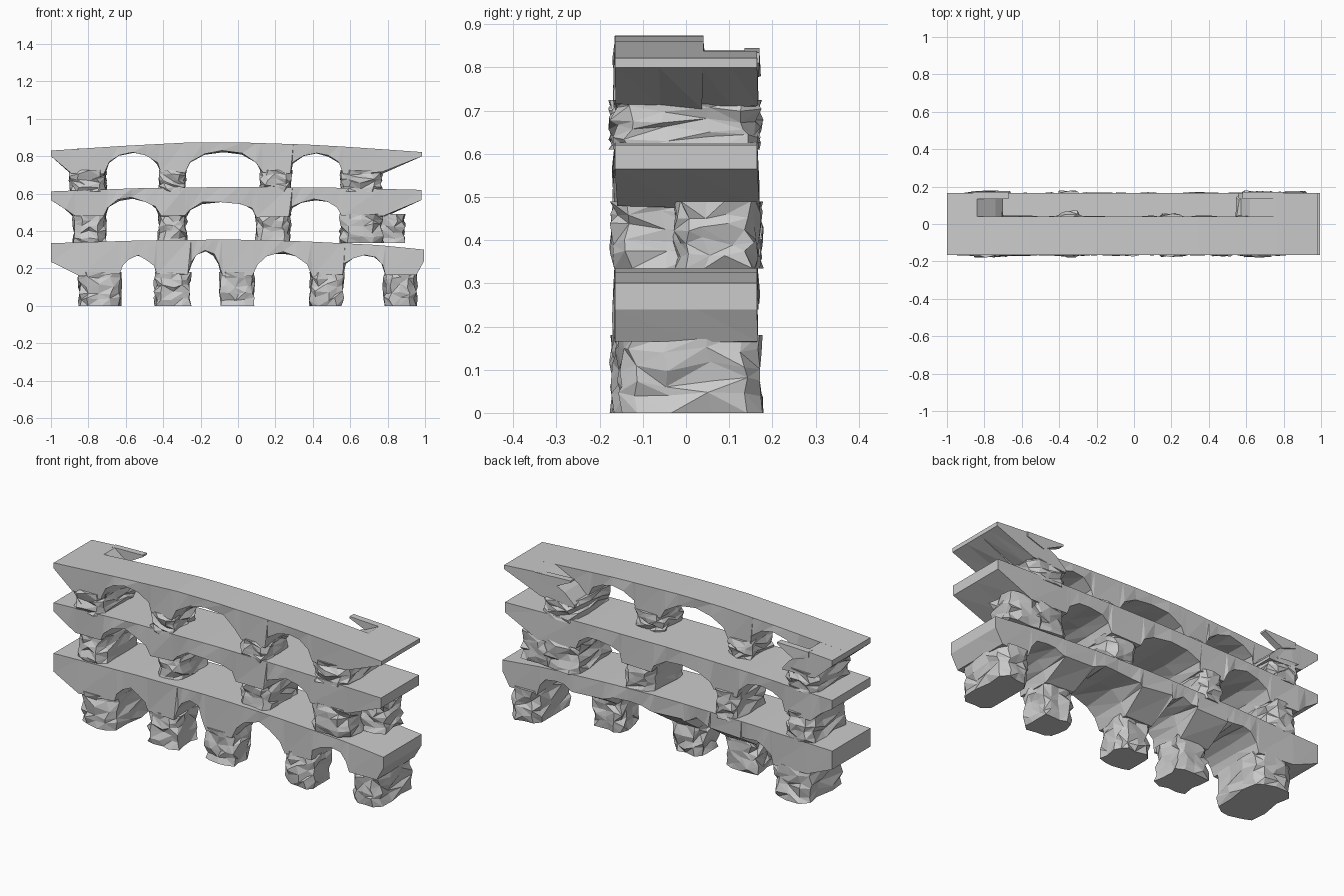
import bpy, bmesh, math, random

if "Cube" in bpy.data.objects:
    bpy.data.objects.remove(bpy.data.objects["Cube"])

random.seed(7)


def make_object(name, bm):
    bmesh.ops.recalc_face_normals(bm, faces=bm.faces)
    mesh = bpy.data.meshes.new(name)
    bm.to_mesh(mesh)
    bm.free()
    ob = bpy.data.objects.new(name, mesh)
    bpy.context.collection.objects.link(ob)
    return ob


def height(line, x):
    """Height of a polyline (x ascending) at x."""
    for (xa, za), (xb, zb) in zip(line, line[1:]):
        if x <= xb:
            return za + (zb - za) * (x - xa) / (xb - xa)
    return line[-1][1]


def slab(name, top, under, y0, y1, jitter=0.007, thin=None):
    """Slab built in columns: clean top, rough underside.
    thin=(xa, xb, thickness): the rear edge thins out between xa and xb."""
    bm = bmesh.new()

    def r():
        return random.uniform(-jitter, jitter)
    cols = []
    for i, (x, z) in enumerate(under):
        k = 0 if i in (0, len(under) - 1) else 1
        zt = height(top, x)
        zs = [z, z, z]
        ym = (y0 + y1) / 2
        if thin:
            ym = .025
            if thin[0] < x < thin[1]:
                zs[2] = max(z, zt - thin[2])
        ring = [bm.verts.new((x, y, zt)) for y in (y0, y1)]
        low = [bm.verts.new((x + k * r(), y + k * r(), zz + k * r()))
               for y, zz in zip((y0, ym, y1), zs)]
        cols.append(ring + low[::-1])
    for a, b in zip(cols, cols[1:]):
        for i in range(5):
            j = (i + 1) % 5
            if i == 0:
                bm.faces.new((a[i], a[j], b[j], b[i]))
            else:
                bm.faces.new((a[i], a[j], b[j]))
                bm.faces.new((a[i], b[j], b[i]))
    bm.faces.new(cols[0])
    bm.faces.new(cols[-1])
    return make_object(name, bm)


def arch(xl, xr, spring, apex, steps=6):
    """Low-poly arch soffit from left springing to right springing."""
    c, r = (xl + xr) / 2, (xr - xl) / 2
    out = []
    for i in range(steps + 1):
        a = math.pi * (1 - i / steps)
        out.append((c + r * math.cos(a), spring + (apex - spring) * math.sin(a)))
    return out


def rough_pier(name, x0, x1, y0, y1, z0, z1, jitter=0.012, levels=5):
    """Craggy faceted stone pier made from jittered rings."""
    c = 0.2
    plan = [(c, 0), (.5, 0), (1 - c, 0), (1, c / 2), (1, .35), (1, .65), (1, 1 - c / 2),
            (1 - c, 1), (.5, 1), (c, 1), (0, 1 - c / 2), (0, .65), (0, .35), (0, c / 2)]
    bm = bmesh.new()
    rings = []
    for k in range(levels + 1):
        t = k / levels
        ring = []
        for u, v in plan:
            dx, dy = random.uniform(-1, 1) * jitter, random.uniform(-1, 1) * jitter
            dz = random.uniform(-1, 1) * jitter if 0 < k < levels else 0
            ring.append(bm.verts.new((x0 + (x1 - x0) * u + dx, y0 + (y1 - y0) * v + dy,
                                      z0 + (z1 - z0) * t + dz)))
        rings.append(ring)
    n = len(plan)
    for a, b in zip(rings, rings[1:]):
        for i in range(n):
            j = (i + 1) % n
            if random.random() < .5:
                bm.faces.new((a[i], a[j], b[j]))
                bm.faces.new((a[i], b[j], b[i]))
            else:
                bm.faces.new((a[i], a[j], b[i]))
                bm.faces.new((a[j], b[j], b[i]))
    bm.faces.new(rings[0][::-1])
    bm.faces.new(rings[-1])
    return make_object(name, bm)


def tier(name, top, left, right, piers, apexes, spring, base, y1=0.165, thin=None):
    """Arched deck on rough piers (x0, x1, y0, y1); all lines run left to right."""
    under = list(left) + [(piers[0][0], spring)]
    for p, q, apex in zip(piers, piers[1:], apexes):
        under += arch(p[1] - .003, q[0] + .003, spring, apex)
    under += [(piers[-1][1], spring)] + list(right)
    slab(name + "_deck", top, under, -0.165, y1, thin=thin)
    for i, p in enumerate(piers):
        rough_pier(f"{name}_pier_{i + 1}", *p, base, spring + 0.015)


F, B = -0.168, 0.168   # front and back faces of full-depth piers

# Lower tier: deep end piers, shallow inner piers set towards the front
tier("lower",
     [(-1, .335), (-.5, .35), (0, .355), (.35, .345), (.75, .325), (1, .30)],
     [(-1, .235)], [(.995, .24)],
     [(-.845, -.63, F, B), (-.44, -.26, -.162, .03), (-.09, .08, -.162, .015),
      (.39, .56, -.162, .015), (.785, .95, -.155, B)],
     [.265, .29, .285, .275], .165, 0, thin=(-.6, .75, .09))

# Middle tier: four piers, three arches
tier("middle",
     [(-1, .612), (-.5, .63), (0, .636), (.5, .632), (.98, .62)],
     [(-1, .565), (-.92, .52)], [(.98, .565)],
     [(-.875, -.71, -.155, B), (-.42, -.28, -.11, B), (.10, .275, -.14, .155), (.55, .77, F, B)],
     [.575, .56, .57], .475, .335)
rough_pier("middle_pier_buttress", .68, .885, -.02, .165, .335, .49)

# Upper tier: the rear strip between the end piers has fallen away
upper_top = [(-1, .83), (-.6, .856), (-.25, .874), (0, .874), (.38, .862), (.62, .848), (.985, .822)]
tier("upper", upper_top,
     [(-1, .80)], [(.985, .80)],
     [(-.895, -.71, F, B), (-.415, -.285, F, .06), (.125, .28, F, .05), (.555, .765, F, B)],
     [.82, .825, .818], .71, .61, y1=.04)

# Surviving rear corners of the upper deck, broken on the inner side
slab("upper_rear_corner_left", [(-1, .83), (-.84, .84), (-.74, .76), (-.70, .715)],
     [(-1, .80), (-.895, .71), (-.84, .70), (-.74, .70), (-.70, .70)], .04, .165, .004)
slab("upper_rear_corner_right", [(.56, .715), (.62, .77), (.76, .838), (.985, .822)],
     [(.56, .70), (.62, .70), (.76, .71), (.985, .80)], .04, .165, .004)

# Thin jagged remnants along the rear edge
slab("upper_rear_ledge_left", [(-.86, .84), (-.67, .845)],
     [(-.86, .81), (-.77, .78), (-.67, .835)], .135, .17, .004)
slab("upper_rear_ledge_right", [(.58, .845), (.80, .835)],
     [(.58, .835), (.70, .78), (.80, .81)], .135, .17, .004)
